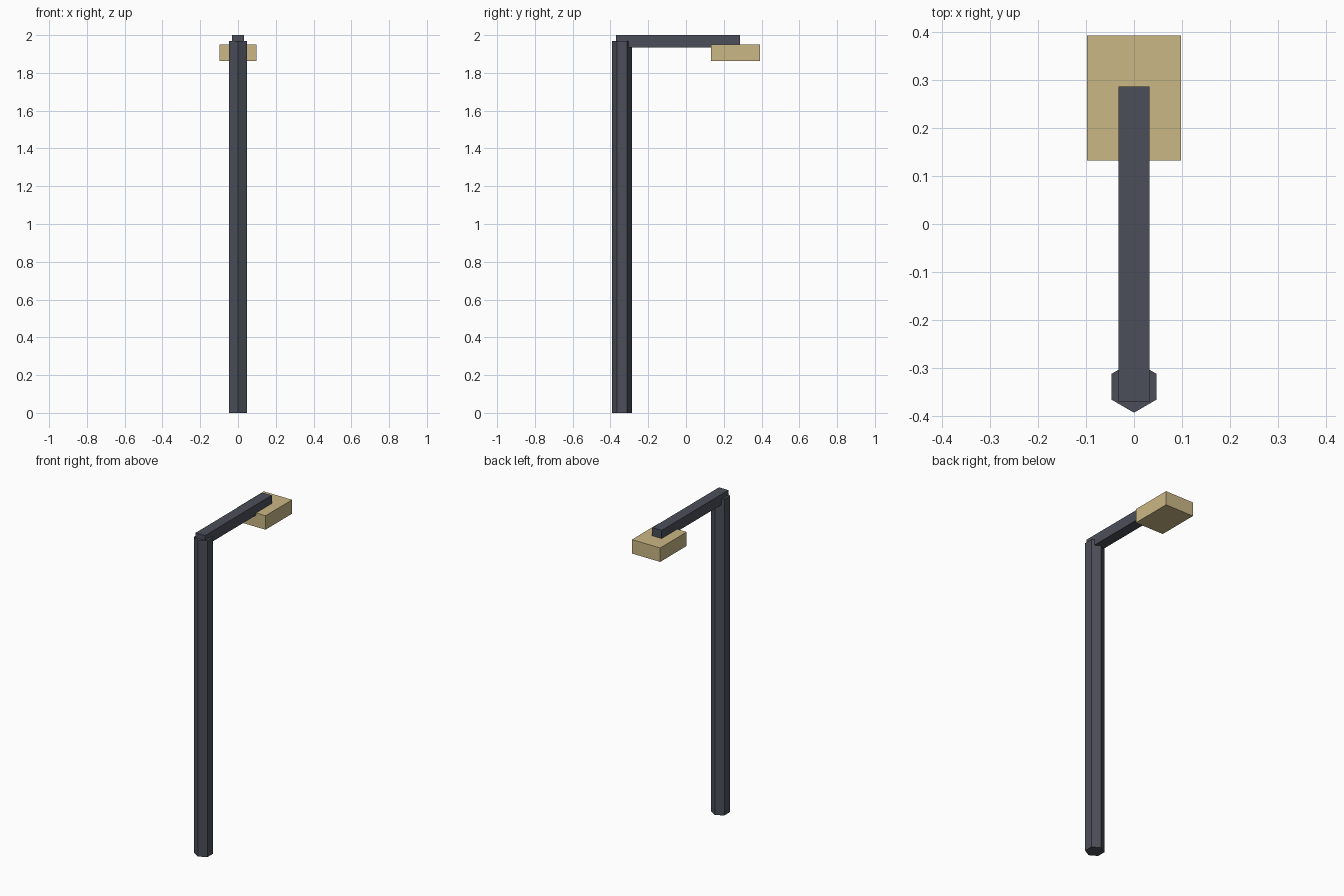
import bpy

if "Cube" in bpy.data.objects:
    bpy.data.objects.remove(bpy.data.objects["Cube"])


def material(name, rgb):
    m = bpy.data.materials.new(name)
    m.diffuse_color = (*rgb, 1.0)
    m.use_nodes = True
    m.node_tree.nodes["Principled BSDF"].inputs["Base Color"].default_value = m.diffuse_color
    return m


def box(name, low, high, mat):
    """Box spanning two opposite corners."""
    centre = [(a + b) / 2 for a, b in zip(low, high)]
    bpy.ops.mesh.primitive_cube_add(size=1, location=centre)
    ob = bpy.context.object
    ob.name = name
    ob.scale = [b - a for a, b in zip(low, high)]
    bpy.ops.object.transform_apply(location=False, rotation=False, scale=True)
    ob.data.materials.append(mat)
    return ob


dark_metal = material("dark_metal", (0.072, 0.078, 0.102))
warm_lamp = material("warm_lamp", (0.59, 0.475, 0.235))

# Hexagonal pole with corners facing front and back
pole_height = 1.97
bpy.ops.mesh.primitive_cylinder_add(vertices=6, radius=0.054, depth=pole_height,
                                    location=(0, -0.339, pole_height / 2))
pole = bpy.context.object
pole.name = "pole"
pole.data.materials.append(dark_metal)

# Arm reaching back from the pole top
box("arm", (-0.0325, -0.371, 1.935), (0.0325, 0.286, 2.0), dark_metal)

# Lamp head hanging under the arm end
box("lamp_head", (-0.0975, 0.132, 1.862), (0.0975, 0.393, 1.949), warm_lamp)
